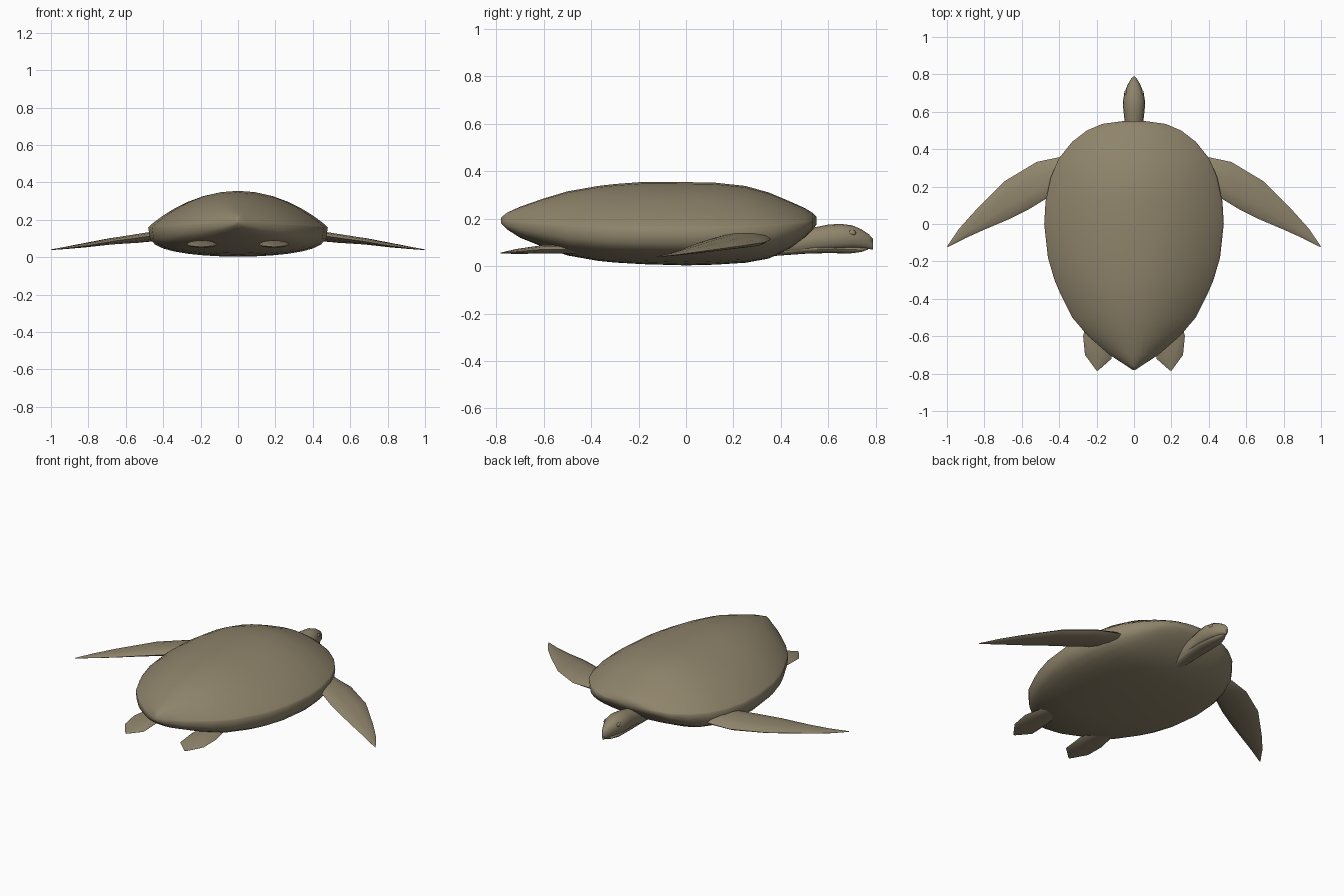
import bpy
import bmesh
from math import sin, cos, pi, radians
from mathutils import Vector

default = bpy.data.objects.get("Cube")
if default:
    bpy.data.objects.remove(default)

# One olive brown skin colour
COLOUR = (0.275, 0.232, 0.148, 1)
skin = bpy.data.materials.new("olive_brown")
skin.use_nodes = True
skin.diffuse_color = COLOUR
bsdf = next(n for n in skin.node_tree.nodes if n.type == 'BSDF_PRINCIPLED')
bsdf.inputs["Base Color"].default_value = COLOUR
bsdf.inputs["Roughness"].default_value = 0.8


def finish(name, bm, angle):
    bmesh.ops.recalc_face_normals(bm, faces=bm.faces)
    mesh = bpy.data.meshes.new(name)
    bm.to_mesh(mesh)
    bm.free()
    mesh.materials.append(skin)
    obj = bpy.data.objects.new(name, mesh)
    bpy.context.collection.objects.link(obj)
    bpy.ops.object.select_all(action='DESELECT')
    obj.select_set(True)
    bpy.context.view_layer.objects.active = obj
    bpy.ops.object.shade_smooth_by_angle(angle=radians(angle))
    return obj


def loft(name, rings, angle=50):
    """Skin a row of closed rings and cap both ends."""
    bm = bmesh.new()
    rows = [[bm.verts.new(p) for p in ring] for ring in rings]
    n = len(rows[0])
    for a, b in zip(rows, rows[1:]):
        for i in range(n):
            j = (i + 1) % n
            bm.faces.new((a[i], a[j], b[j], b[i]))
    bm.faces.new(rows[0])
    bm.faces.new(rows[-1])
    return finish(name, bm, angle)


def body_ring(y, w, low, rim, top, up=1.0, down=1.0, n=32):
    """Cross-section with separate curves above and below its widest line."""
    ring = []
    for i in range(n):
        t = 2 * pi * i / n
        s = sin(t)
        z = rim + (top - rim) * s ** up if s >= 0 else rim - (rim - low) * (-s) ** down
        ring.append((w * cos(t), y, z))
    return ring


# Shell: y, half width, bottom, rim, top
shell = [
    (-0.78, 0.008, 0.18, 0.19, 0.205), (-0.755, 0.045, 0.155, 0.185, 0.225),
    (-0.70, 0.13, 0.12, 0.18, 0.25), (-0.60, 0.245, 0.08, 0.172, 0.285),
    (-0.50, 0.33, 0.045, 0.167, 0.315), (-0.37, 0.395, 0.022, 0.163, 0.338),
    (-0.30, 0.425, 0.015, 0.16, 0.346), (-0.18, 0.46, 0.008, 0.16, 0.355),
    (0.0, 0.48, 0.003, 0.16, 0.354), (0.12, 0.473, 0.006, 0.16, 0.352),
    (0.25, 0.445, 0.014, 0.163, 0.338), (0.35, 0.402, 0.032, 0.168, 0.31),
    (0.44, 0.33, 0.075, 0.175, 0.272), (0.50, 0.252, 0.12, 0.182, 0.245),
    (0.535, 0.17, 0.155, 0.19, 0.224), (0.55, 0.06, 0.175, 0.195, 0.208),
]
loft("shell", [body_ring(y, w, lo, r, hi, 1.9, 0.55) for y, w, lo, r, hi in shell], 60)

# Neck and skull: y, half width, bottom, top
skull = [
    (0.36, 0.04, 0.05, 0.12), (0.48, 0.05, 0.05, 0.15), (0.55, 0.05, 0.06, 0.165),
    (0.60, 0.056, 0.063, 0.175), (0.65, 0.06, 0.066, 0.178), (0.70, 0.052, 0.07, 0.172),
    (0.74, 0.036, 0.073, 0.155), (0.77, 0.02, 0.072, 0.135), (0.788, 0.006, 0.07, 0.115),
]
loft("neck_and_skull",
     [body_ring(y, w, lo, (lo + hi) / 2, hi, 0.9, 0.7, 16) for y, w, lo, hi in skull])

# Lower jaw under the beak
jaw = [
    (0.36, 0.03, 0.042, 0.075), (0.50, 0.043, 0.052, 0.09), (0.60, 0.046, 0.055, 0.09),
    (0.69, 0.04, 0.053, 0.085), (0.74, 0.025, 0.06, 0.08), (0.768, 0.008, 0.07, 0.08),
]
loft("lower_jaw", [body_ring(y, w, lo, (lo + hi) / 2, hi, n=16) for y, w, lo, hi in jaw])


def flipper(name, stations, side):
    """Each station: leading x, y, trailing x, y, height, half thickness."""
    rings = []
    for lx, ly, tx, ty, z, thick in stations:
        lead, trail = Vector((side * lx, ly, z)), Vector((side * tx, ty, z))
        ring = []
        for i in range(10):
            t = 2 * pi * i / 10
            p = lead.lerp(trail, (1 - cos(t)) / 2)
            p.z += thick * sin(t)
            ring.append(p)
        rings.append(ring)
    loft(name, rings, 45)


front = [
    (0.30, 0.34, 0.36, 0.12, 0.122, 0.025), (0.40, 0.357, 0.47, 0.135, 0.113, 0.027),
    (0.52, 0.332, 0.56, 0.08, 0.1, 0.024), (0.69, 0.23, 0.67, 0.025, 0.085, 0.018),
    (0.85, 0.07, 0.80, -0.03, 0.063, 0.011), (0.935, -0.025, 0.90, -0.075, 0.05, 0.006),
    (1.0, -0.12, 0.996, -0.124, 0.04, 0.002),
]
rear = [
    (0.24, -0.45, 0.13, -0.47, 0.07, 0.018), (0.272, -0.60, 0.115, -0.60, 0.071, 0.019),
    (0.262, -0.70, 0.12, -0.72, 0.062, 0.011), (0.202, -0.782, 0.19, -0.782, 0.055, 0.002),
]
for label, side in (("left", 1), ("right", -1)):
    flipper(label + "_front_flipper", front, side)
    flipper(label + "_rear_flipper", rear, side)

    # Eye bump
    bm = bmesh.new()
    bmesh.ops.create_uvsphere(bm, u_segments=12, v_segments=8, radius=0.014)
    bmesh.ops.scale(bm, vec=(0.6, 1.2, 0.9), verts=bm.verts)
    bmesh.ops.translate(bm, vec=(side * 0.043, 0.70, 0.14), verts=bm.verts)
    finish(label + "_eye", bm, 60)
